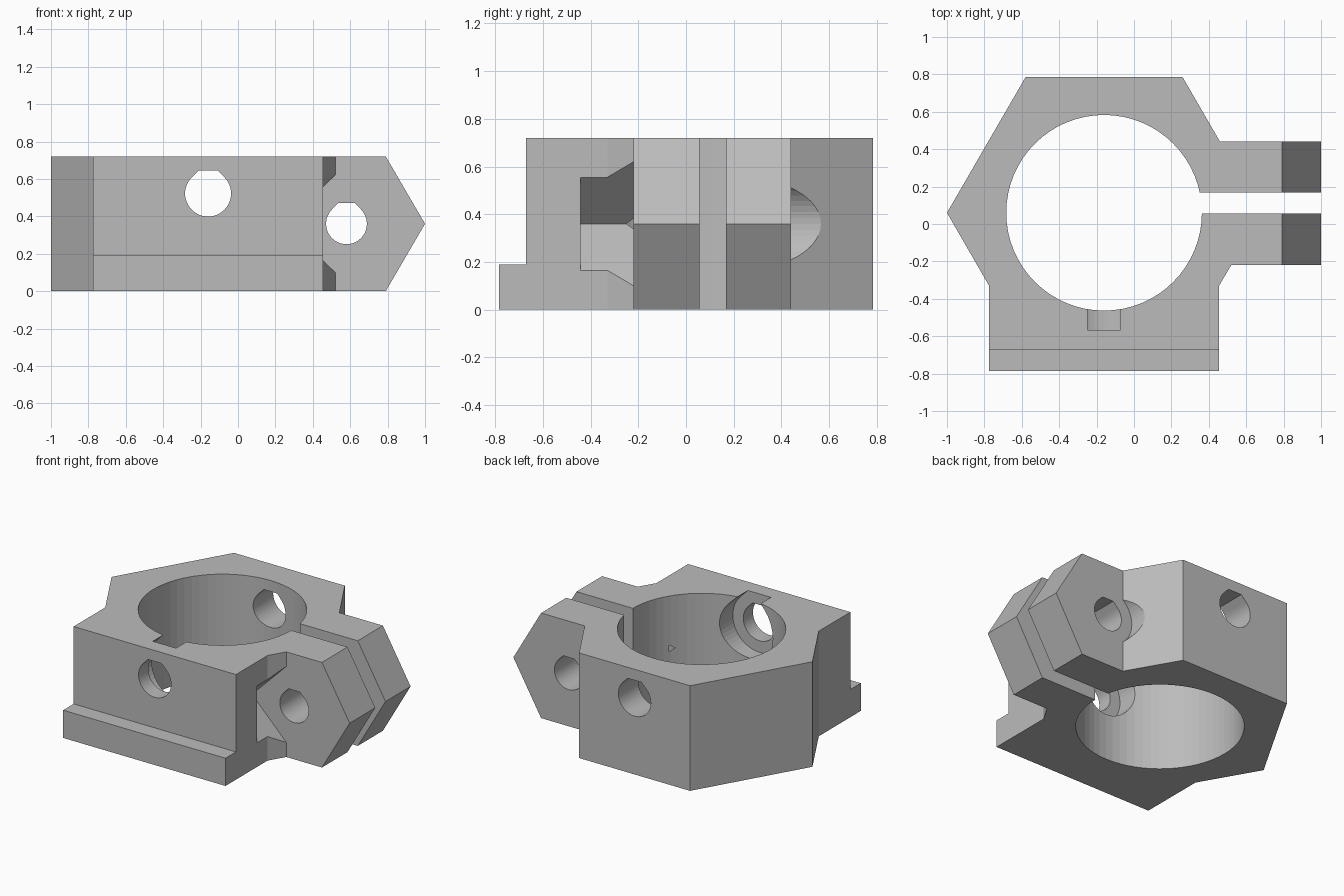
import bpy, bmesh, math
from mathutils import Vector

cube = bpy.data.objects.get("Cube")
if cube:
    bpy.data.objects.remove(cube, do_unlink=True)

HEIGHT = 0.72
MID = HEIGHT / 2
CX, CY = -0.16, 0.06        # bore centre
EAR_X = 0.58                # clamp bolt position
SCREW_Z = 0.522             # front screw height


def prism(name, points, axis, start, end):
    """Extrude a flat outline along y or z; y outlines are given as (x, z)."""
    bm = bmesh.new()
    place = (lambda a, b: (a, start, b)) if axis == "y" else (lambda a, b: (a, b, start))
    face = bm.faces.new([bm.verts.new(place(a, b)) for a, b in points])
    move = Vector((0, end - start, 0)) if axis == "y" else Vector((0, 0, end - start))
    new = bmesh.ops.extrude_face_region(bm, geom=[face])["geom"]
    bmesh.ops.translate(bm, vec=move, verts=[v for v in new if isinstance(v, bmesh.types.BMVert)])
    bmesh.ops.recalc_face_normals(bm, faces=bm.faces)
    mesh = bpy.data.meshes.new(name)
    bm.to_mesh(mesh)
    bm.free()
    obj = bpy.data.objects.new(name, mesh)
    bpy.context.collection.objects.link(obj)
    return obj


def rectangle(x0, x1, b0, b1):
    return [(x0, b0), (x1, b0), (x1, b1), (x0, b1)]


def circle(x, b, r, sides):
    return [(x + r * math.cos(2 * math.pi * i / sides), b + r * math.sin(2 * math.pi * i / sides))
            for i in range(sides)]


def teardrop(x, z, r, cap):
    """Round hole with 45 degree shoulders and a flat top."""
    arc = [math.radians(135 + 270 * i / 36) for i in range(37)]
    half = r * math.sqrt(2) - cap
    points = [(x + r * math.cos(a), z + r * math.sin(a)) for a in arc]
    return points + [(x + half, z + cap), (x - half, z + cap)]


def cut(target, cutter):
    mod = target.modifiers.new("cut", "BOOLEAN")
    mod.operation = "DIFFERENCE"
    mod.solver = "EXACT"
    mod.object = cutter
    bpy.context.view_layer.update()
    evaluated = target.evaluated_get(bpy.context.evaluated_depsgraph_get())
    mesh = bpy.data.meshes.new_from_object(evaluated)
    target.modifiers.clear()
    target.data = mesh
    bpy.data.objects.remove(cutter, do_unlink=True)


# Hexagonal collar with a square front foot and two clamp ears
outline = [(-1, CY), (-0.775, -0.33), (-0.775, -0.785), (0.455, -0.785), (0.455, -0.33),
           (0.52, -0.22), (1, -0.22), (1, 0.44), (0.46, 0.44), (0.26, 0.785), (-0.58, 0.785)]
clamp = prism("clamp_collar", outline, "z", 0, HEIGHT)

# Main bore and clamping slot
cut(clamp, prism("bore", circle(CX, CY, 0.523, 64), "z", -0.1, 0.9))
cut(clamp, prism("slot", rectangle(0.1, 1.2, 0.057, 0.168), "z", -0.1, 0.9))

# Step above the front foot
cut(clamp, prism("step", rectangle(-1.1, 0.6, 0.19, 0.9), "y", -0.9, -0.672))

# Pointed ear tips
for side in (-1, 1):
    tip = [(1, MID), (0.79, MID + side * MID), (0.79, MID + side * 0.5),
           (1.2, MID + side * 0.5), (1.2, MID)]
    cut(clamp, prism("tip", tip, "y", -0.5, 0.6))

# Diamond pocket in front of the ears and round relief behind them
cut(clamp, prism("nut_pocket", circle(EAR_X, MID, 0.32, 4), "y", -0.443, -0.22))
cut(clamp, prism("head_relief", circle(EAR_X, MID, 0.193, 48), "y", 0.44, 0.9))

# Clamp bolt hole, front-to-back screw hole and its inner recess
cut(clamp, prism("bolt_hole", teardrop(EAR_X, MID, 0.109, 0.112), "y", -0.6, 0.6))
cut(clamp, prism("screw_hole", teardrop(CX, SCREW_Z, 0.123, 0.123), "y", -0.9, 0.9))
cut(clamp, prism("screw_recess", teardrop(CX, SCREW_Z, 0.202, 0.21), "y", -0.567, -0.2))

# Plain grey finish
grey = bpy.data.materials.new("plain_grey")
grey.use_nodes = True
grey.diffuse_color = (0.5, 0.5, 0.5, 1)
grey.node_tree.nodes["Principled BSDF"].inputs["Base Color"].default_value = (0.5, 0.5, 0.5, 1)
clamp.data.materials.clear()
clamp.data.materials.append(grey)
for poly in clamp.data.polygons:
    poly.material_index = 0
    poly.use_smooth = False
